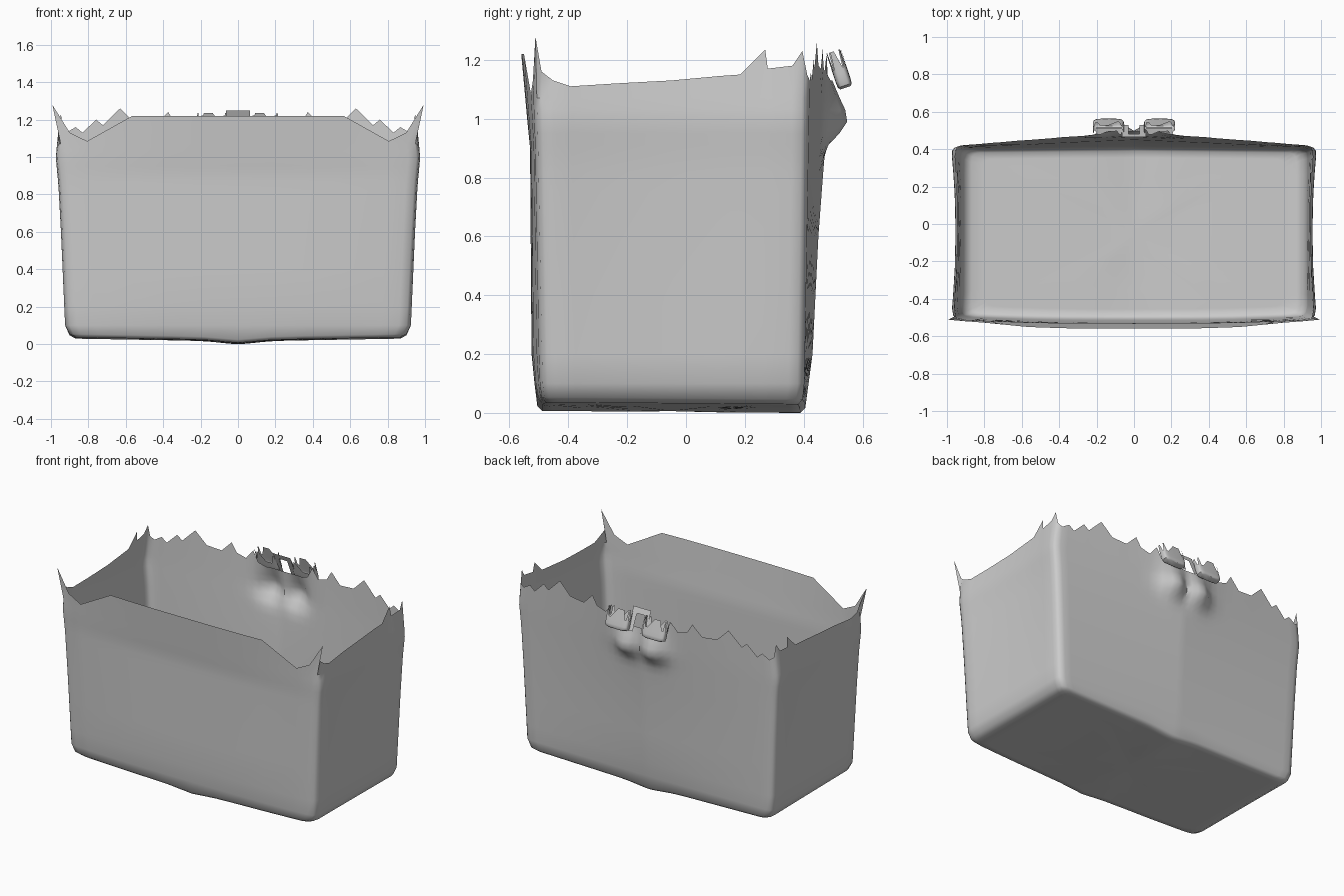
import bpy, bmesh, math
from mathutils import Vector, Matrix

cube = bpy.data.objects.get("Cube")
if cube:
    bpy.data.objects.remove(cube)

grey = bpy.data.materials.new("plain grey")
grey.use_nodes = True
grey.diffuse_color = (0.6, 0.6, 0.6, 1)
grey.node_tree.nodes["Principled BSDF"].inputs["Base Color"].default_value = (0.6, 0.6, 0.6, 1)


def finish(name, bm, angle=50):
    bmesh.ops.recalc_face_normals(bm, faces=bm.faces)
    mesh = bpy.data.meshes.new(name)
    bm.to_mesh(mesh)
    bm.free()
    mesh.materials.append(grey)
    ob = bpy.data.objects.new(name, mesh)
    bpy.context.collection.objects.link(ob)
    bpy.ops.object.select_all(action='DESELECT')
    ob.select_set(True)
    bpy.context.view_layer.objects.active = ob
    bpy.ops.object.shade_smooth_by_angle(angle=math.radians(angle))
    return ob


def lerp_table(table, t):
    for (a, va), (b, vb) in zip(table, table[1:]):
        if t <= b:
            k = max(0, (t - a) / (b - a))
            return va + (vb - va) * k
    return table[-1][1]


def loft(bm, rings):
    """Skin closed rings of points and return the vertex rings."""
    rows = [[bm.verts.new(p) for p in ring] for ring in rings]
    for low, high in zip(rows, rows[1:]):
        n = len(low)
        for i in range(n):
            j = (i + 1) % n
            bm.faces.new((low[i], low[j], high[j], high[i]))
    return rows


# Container plan and silhouette by height
half_width = [(0.05, 0.91), (0.1, 0.925), (0.6, 0.95), (0.85, 0.965), (1.0, 0.98), (1.25, 0.955)]
front_y = [(0.05, -0.51), (0.2, -0.525), (0.9, -0.53), (1.0, -0.54), (1.22, -0.56)]
back_y = [(0.05, 0.41), (0.2, 0.43), (0.6, 0.45), (0.8, 0.465), (1.0, 0.48), (1.2, 0.495)]

# Torn rim: (across, depth, height) from front centre round to back centre
front_rim = [(0, 1.22), (0.2, 1.22), (0.4, 1.22), (0.59, 1.22), (0.83, 1.085), (0.93, 1.13)]
side_rim = [(-0.87, 1.13), (-0.74, 1.11), (-0.4, 1.12), (0, 1.13), (0.35, 1.145), (0.5, 1.15),
            (0.68, 1.235), (0.7, 1.17), (0.88, 1.18)]
back_rim = [(0.95, 1.13), (0.9, 1.16), (0.86, 1.13), (0.79, 1.2), (0.75, 1.17), (0.66, 1.26),
            (0.57, 1.18), (0.46, 1.17), (0.39, 1.24), (0.35, 1.18), (0.28, 1.16), (0.23, 1.22),
            (0.19, 1.15), (0.14, 1.13), (0.1, 1.13), (0.06, 1.13), (0.03, 1.13), (0, 1.13)]
half = [(x, -1, z) for x, z in front_rim]
half += [(0.975, -0.985, 1.28), (0.99, -0.95, 1.16)]
half += [(1, y, z) for y, z in side_rim]
half += [(0.995, 0.95, 1.23), (0.98, 0.985, 1.15)]
half += [(x, 1, z) for x, z in back_rim]
columns = half + [(-x, y, z) for x, y, z in half[-2:0:-1]]


def wall_point(cx, cy, z):
    a = abs(cx)
    yf = lerp_table(front_y, z)
    yf += (-0.49 - 0.02 * z - yf) * a ** 3
    yb = lerp_table(back_y, z)
    yb += (0.40 + 0.015 * z - yb) * a
    x = cx * (lerp_table(half_width, z) - 0.025 * min(z, 1) * (1 - cy * cy) * a)
    y = yf + (yb - yf) * (cy + 1) / 2
    if cy > 0.99:
        # twin bulges beneath the clips
        dz = z - 0.99
        spread = 0.065 if dz < 0 else 0.11
        y += 0.075 * math.exp(-((a - 0.1) / 0.085) ** 2 - (dz / spread) ** 2)
    if z > 1.25 and cy < 0:
        x *= 1.067
    return Vector((x, y, z))


def floor_point(cx, cy, scale):
    p = wall_point(cx, cy, 0.05)
    x, y = p.x * scale, -0.05 + (p.y + 0.05) * scale
    ridge = 0.014 * math.exp(-(x / 0.13) ** 2)
    return Vector((x, y, 0.037 - 0.016 * (1 - abs(x) / 0.92) - ridge - 0.008 * (y + 0.5)))


bm = bmesh.new()
levels = [0.1, 0.2, 0.4, 0.6, 0.75, 0.82, 0.87, 0.91, 0.95, 0.99, 1.03, 1.07]
rings = [[floor_point(x, y, s) for x, y, _ in columns] for s in (0.3, 0.65, 0.88, 0.955)]
rings.append([floor_point(x, y, 0.99) + Vector((0, 0, 0.017)) for x, y, _ in columns])
rings += [[wall_point(x, y, z) for x, y, _ in columns] for z in levels]
rings.append([wall_point(x, y, z) for x, y, z in columns])
rows = loft(bm, rings)
centre = bm.verts.new((0, -0.05, 0.006))
first = rows[0]
for i in range(len(first)):
    bm.faces.new((centre, first[(i + 1) % len(first)], first[i]))
finish("container_shell", bm)


# Tilted cup-shaped clips with torn tops
def clip(name, side):
    bm = bmesh.new()
    n = 28
    lean = Matrix.Rotation(math.radians(18), 3, 'X')

    def ring(scale, z, torn=False):
        pts = []
        for i in range(n):
            t = 2 * math.pi * i / n
            c, s = math.cos(t), math.sin(t)
            x = 0.083 * scale * math.copysign(abs(c) ** 0.4, c)
            y = 0.026 * scale * math.copysign(abs(s) ** 0.5, s)
            h = z - (0.06 if torn and i % 4 in (1, 2) else 0)
            pts.append(lean @ Vector((x, y, h)) + Vector((side * 0.137, 0.542, 1.105)))
        return pts

    rows = loft(bm, [ring(0.7, 0), ring(0.95, 0.008), ring(1, 0.025), ring(1, 0.05), ring(1, 0.13, True)])
    bm.faces.new(rows[0])
    finish(name, bm)


clip("left_clip", 1)
clip("right_clip", -1)


# Thin bridge between the clips: top bar and two legs
def plate(bm, x0, x1, z0, z1):
    verts = []
    for x, z in ((x0, z0), (x1, z0), (x1, z1), (x0, z1)):
        verts.append(bm.verts.new((x, 0.465 + (1.25 - z) * 0.45, z)))
    bm.faces.new(verts)


bm = bmesh.new()
plate(bm, -0.065, 0.065, 1.215, 1.25)
for s in (-1, 1):
    plate(bm, s * 0.03, s * 0.065, 1.11, 1.215)
    plate(bm, s * 0.065, s * 0.2, 1.13, 1.155)
finish("clip_bridge", bm, 30)
